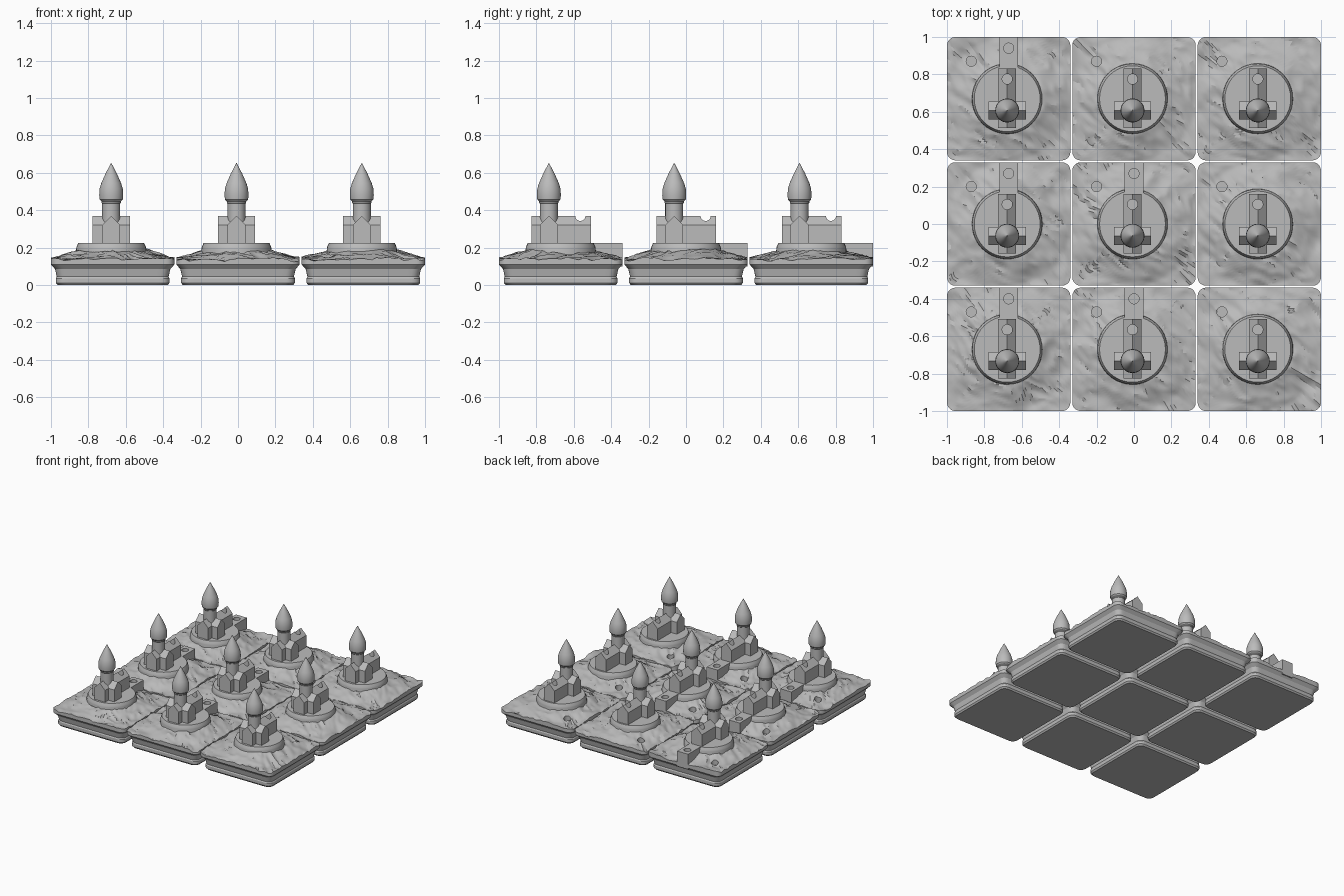
import bpy, bmesh, math
from mathutils import Vector, noise

cube = bpy.data.objects.get("Cube")
if cube:
    bpy.data.objects.remove(cube, do_unlink=True)

stone = bpy.data.materials.new("grey_stone")
stone.use_nodes = True
GREY = (0.5, 0.5, 0.5, 1)
stone.diffuse_color = GREY
stone.node_tree.nodes["Principled BSDF"].inputs["Base Color"].default_value = GREY

PITCH = 0.67       # tile spacing
HALF = 0.33        # half a tile
HOLE = 0.027       # peg hole radius
HUB_X = -0.008     # castle offset in its tile


def loft(name, rings):
    """Mesh from a stack of equal point loops, capped at both ends."""
    bm = bmesh.new()
    loops = [[bm.verts.new(p) for p in ring] for ring in rings]
    n = len(loops[0])
    for a, b in zip(loops, loops[1:]):
        for i in range(n):
            j = (i + 1) % n
            bm.faces.new((a[i], a[j], b[j], b[i]))
    bm.faces.new(loops[0][::-1])
    bm.faces.new(loops[-1])
    bmesh.ops.recalc_face_normals(bm, faces=bm.faces)
    me = bpy.data.meshes.new(name)
    bm.to_mesh(me)
    bm.free()
    return me


def circle(r, z, x=0, y=0, n=40):
    return [(x + r * math.cos(2 * math.pi * i / n),
             y + r * math.sin(2 * math.pi * i / n), z) for i in range(n)]


def turned(name, profile, x=0, y=0):
    return loft(name, [circle(max(r, 0.0005), z, x, y) for r, z in profile])


def place(name, mesh, loc=(0, 0, 0)):
    ob = bpy.data.objects.new(name, mesh)
    ob.location = loc
    bpy.context.collection.objects.link(ob)
    return ob


def drilled(mesh, x, y, z0, z1):
    """Return the mesh with a round flat-bottomed peg hole cut from above."""
    body = place("body", mesh)
    cutter = place("cutter", turned("cutter", [(HOLE, z0), (HOLE, z1)], x, y))
    cutter.hide_render = True
    mod = body.modifiers.new("hole", "BOOLEAN")
    mod.object, mod.operation, mod.solver = cutter, "DIFFERENCE", "EXACT"
    deps = bpy.context.evaluated_depsgraph_get()
    deps.update()
    result = bpy.data.meshes.new_from_object(body.evaluated_get(deps))
    bpy.data.objects.remove(body, do_unlink=True)
    bpy.data.objects.remove(cutter, do_unlink=True)
    return result


def finish(mesh, angle=0):
    mesh.materials.clear()
    mesh.materials.append(stone)
    for p in mesh.polygons:
        p.use_smooth = angle > 0
        p.material_index = 0
    if angle:
        mesh.set_sharp_from_angle(angle=math.radians(angle))
    return mesh


def gabled_hall(name, a, b, across, along_x=False):
    """Hall with a pitched roof running from a to b."""
    w, floor, eave, ridge = 0.048, 0.2, 0.322, 0.37
    section = [(-w, floor), (w, floor), (w, eave), (0, ridge), (-w, eave)]
    rings = []
    for t in (a, b):
        if along_x:
            rings.append([(t, across + s, z) for s, z in section])
        else:
            rings.append([(across + s, t, z) for s, z in section])
    return loft(name, rings)


def box(name, x, y0, y1, z0, z1):
    return loft(name, [[(-x, y0, z), (x, y0, z), (x, y1, z), (-x, y1, z)]
                       for z in (z0, z1)])


# Tile base and terrain
def rounded_square(half, rad=0.045, side=24, arc=5):
    pts, c = [], half - rad
    for q in range(4):
        rot = q * math.pi / 2
        local = [(half, -c + 2 * c * i / side) for i in range(side)]
        local += [(c + rad * math.cos(t), c + rad * math.sin(t))
                  for t in (math.pi / 2 * k / arc for k in range(arc))]
        pts += [(x * math.cos(rot) - y * math.sin(rot),
                 x * math.sin(rot) + y * math.cos(rot)) for x, y in local]
    return pts


def ground_height(x, y, seed):
    r = math.hypot(x, y)
    rise = min(max((0.33 - r) / 0.15, 0), 1)
    u, v = (x - y) * 0.7, (x + y) * 0.7
    broad = noise.noise(Vector((u * 6, v * 9, seed)))
    streak = abs(noise.noise(Vector((u * 9, v * 24, seed + 5))))
    return 0.144 + 0.042 * rise + 0.014 * broad - 0.022 * streak


def tile_mesh(seed):
    base = [(0.295, 0), (0.304, 0.012), (0.304, 0.036), (0.299, 0.045),
            (0.308, 0.085), (0.33, 0.11)]
    rings = [[(x, y, z) for x, y in rounded_square(h)] for h, z in base]
    outline = rounded_square(HALF)
    steps = 20
    for k in range(steps):
        s = 1 - 0.68 * k / steps
        rings.append([(x * s, y * s, ground_height(x * s, y * s, seed))
                      for x, y in outline])
    rings.append([(x * 0.3, y * 0.3, 0.18) for x, y in outline])
    return drilled(loft("terrain_tile", rings), -0.2, 0.2, 0.115, 0.3)


# Shared castle parts
parts = {
    "round_plinth": finish(turned("round_plinth", [
        (0.192, 0.12), (0.187, 0.195), (0.185, 0.205), (0.176, 0.225)]), 20),
    "nave": finish(drilled(gabled_hall("nave", -0.157, 0.161, 0),
                           0, 0.105, 0.305, 0.5)),
    "transept": finish(gabled_hall("transept", -0.1, 0.1, -0.063, True)),
    "tower": finish(turned("tower", [
        (0.048, 0.2), (0.048, 0.435), (0.052, 0.44), (0.052, 0.447),
        (0.062, 0.458), (0.064, 0.48), (0.062, 0.515), (0.053, 0.545),
        (0.03, 0.597), (0, 0.653)], 0, -0.063), 30),
}
bridge = finish(drilled(box("bridge", 0.05, 0.15, HALF, 0.1, 0.225),
                        0, 0.27, 0.19, 0.3))
BRIDGED = {(0, 0), (0, 1), (0, 2), (1, 0), (1, 1)}

# Three by three grid of tiles
for col in range(3):
    for row in range(3):
        x, y = (col - 1) * PITCH, (row - 1) * PITCH
        tag = f"_{col + 1}_{row + 1}"
        seed = 3.7 * col + 11.3 * row
        place("terrain_tile" + tag, finish(tile_mesh(seed), 25), (x, y, 0))
        for name, mesh in parts.items():
            place(name + tag, mesh, (x + HUB_X, y, 0))
        if (col, row) in BRIDGED:
            place("bridge" + tag, bridge, (x, y, 0))
